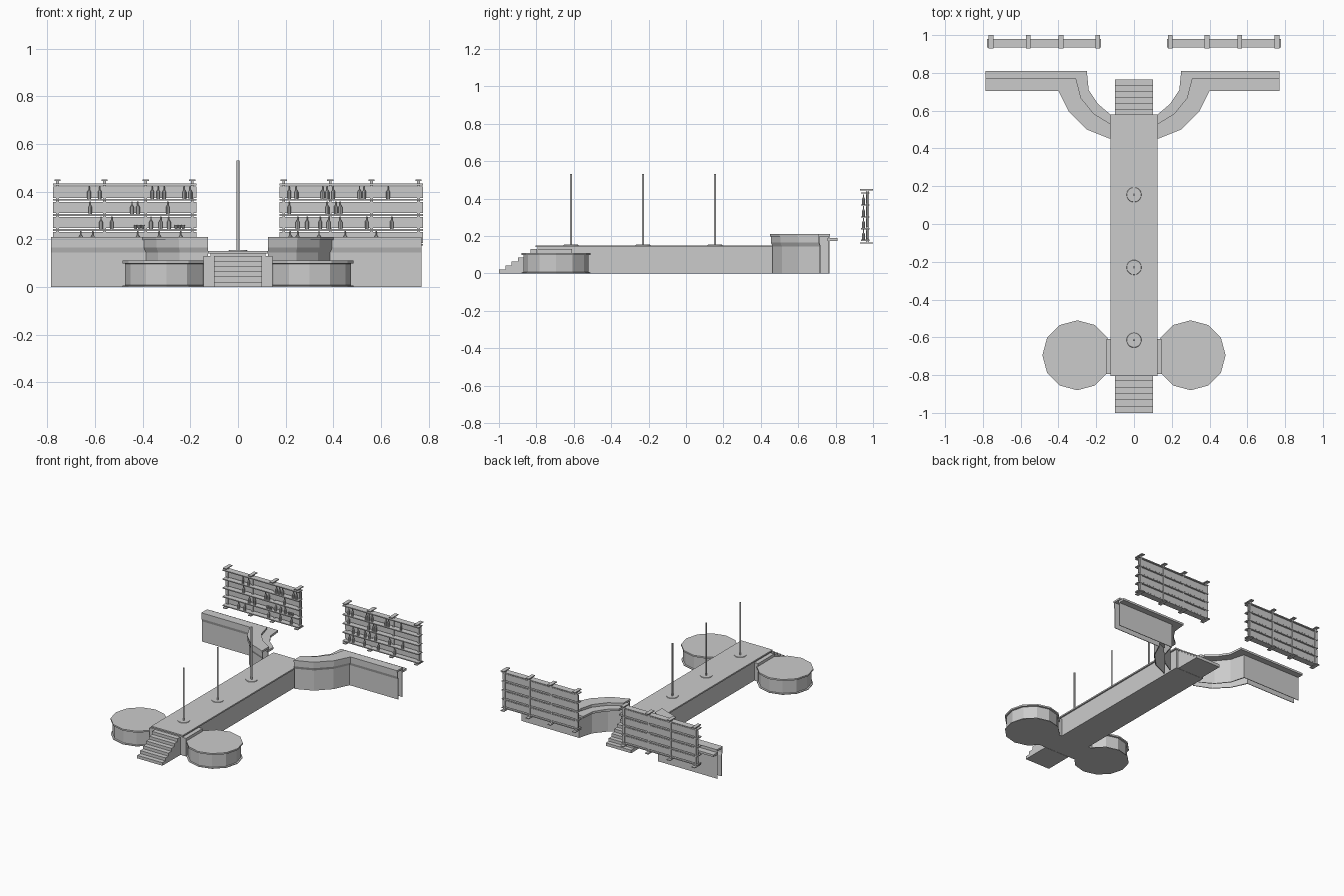
import bpy, bmesh, math
from mathutils import Vector

if "Cube" in bpy.data.objects:
    bpy.data.objects.remove(bpy.data.objects["Cube"])


def make(name, verts, faces):
    me = bpy.data.meshes.new(name)
    me.from_pydata(verts, [], faces)
    bm = bmesh.new()
    bm.from_mesh(me)
    bmesh.ops.recalc_face_normals(bm, faces=bm.faces)
    bm.to_mesh(me)
    bm.free()
    ob = bpy.data.objects.new(name, me)
    bpy.context.collection.objects.link(ob)
    return ob


def loft(name, rings):
    """Join equal closed rings in order and cap both ends."""
    n = len(rings[0])
    verts = [p for r in rings for p in r]
    faces = [tuple(reversed(range(n))), tuple(range(len(verts) - n, len(verts)))]
    for k in range(len(rings) - 1):
        for i in range(n):
            j = (i + 1) % n
            faces.append((k * n + i, k * n + j, (k + 1) * n + j, (k + 1) * n + i))
    return make(name, verts, faces)


def box(name, x0, x1, y0, y1, z0, z1):
    return loft(name, [[(x0, y0, z), (x1, y0, z), (x1, y1, z), (x0, y1, z)] for z in (z0, z1)])


def lathe(name, x, y, z, profile, sides):
    rings = []
    for r, h in profile:
        rings.append([(x + r * math.cos(2 * math.pi * i / sides),
                       y + r * math.sin(2 * math.pi * i / sides), z + h) for i in range(sides)])
    return loft(name, rings)


# Runway with slightly overhanging deck
box("runway_body", -0.115, 0.115, -0.795, 0.575, 0, 0.142)
box("runway_deck", -0.125, 0.125, -0.805, 0.58, 0.14, 0.15)


# Stairs at both ends of the runway
def stairs(name, y_out, y_in, steps=6, rise=0.0215):
    d = (y_in - y_out) / steps
    prof = [(y_out, 0)]
    for i in range(steps):
        prof += [(y_out + i * d, (i + 1) * rise), (y_out + (i + 1) * d, (i + 1) * rise)]
    prof.append((y_in, 0))
    # drop the duplicate-free outline into two side rings
    loft(name, [[(x, y, z) for y, z in prof] for x in (-0.1, 0.1)])


stairs("front_stairs", -1.0, -0.797)
stairs("rear_stairs", 0.765, 0.577)

# Dance poles with base discs
for i, y in enumerate((-0.615, -0.23, 0.155)):
    lathe(f"pole_{i}", 0, y, 0.15, [(0.006, 0), (0.006, 0.38)], 12)
    lathe(f"pole_base_{i}", 0, y, 0.149, [(0.04, 0), (0.038, 0.005)], 20)

# Counter outlines: customer edge and barkeeper edge (right half)
FRONT = [(0.125, 0.45), (0.25, 0.50), (0.345, 0.595), (0.40, 0.705), (0.77, 0.705)]
BACK = [(0.125, 0.58), (0.19, 0.635), (0.24, 0.71), (0.25, 0.81), (0.77, 0.81)]


def counter_part(name, s, section):
    """Sweep a (across, height) section between the two counter outlines."""
    rings = []
    for f, b in zip(FRONT, BACK):
        ring = []
        for t, z in section:
            p = Vector(f).lerp(Vector(b), t)
            x = s * p.x
            if x < -0.76:
                x = -0.785
            ring.append((x, p.y, z))
        rings.append(ring)
    loft(name, rings)


BOTTLE = [(0.008, 0), (0.008, 0.03), (0.003, 0.039), (0.003, 0.054)]
GLASS = [(0.005, 0), (0.007, 0.018)]
LEVELS = (0.177, 0.239, 0.302, 0.366, 0.430)
BOTTLES = {
    -1: [(-0.66, -0.61, -0.42, -0.33, -0.24),
         (-0.575, -0.53, -0.365, -0.325, -0.29),
         (-0.62, -0.445, -0.42, -0.295),
         (-0.625, -0.58, -0.36, -0.335, -0.31, -0.225, -0.20)],
    1: [(0.22, 0.25, 0.34, 0.45, 0.58),
        (0.25, 0.29, 0.345, 0.38, 0.43, 0.54, 0.645),
        (0.215, 0.375, 0.41, 0.43),
        (0.215, 0.245, 0.355, 0.375, 0.40, 0.51, 0.53, 0.63)],
}

for s, side in ((-1, "left"), (1, "right")):
    # Round side stage and its connecting step
    lathe(f"{side}_round_stage", s * 0.30, -0.695, 0,
          [(0.184, 0), (0.184, 0.005), (0.174, 0.007), (0.174, 0.097),
           (0.185, 0.099), (0.185, 0.11)], 12)
    box(f"{side}_stage_step", s * 0.11, s * 0.145, -0.795, -0.61, 0, 0.13)

    # Bar counter: raised top, lower worktop, front and back panels
    counter_part(f"{side}_counter_top", s, [(0, 0.197), (0.62, 0.197), (0.62, 0.21), (0, 0.21)])
    counter_part(f"{side}_worktop", s, [(0.5, 0.173), (1, 0.173), (1, 0.188), (0.5, 0.188)])
    counter_part(f"{side}_counter_front", s,
                 [(0.09, 0), (0.09, 0.145), (0.03, 0.165), (0.03, 0.197),
                  (0.08, 0.197), (0.08, 0.168), (0.13, 0.148), (0.13, 0)])
    counter_part(f"{side}_counter_back", s, [(0.54, 0), (0.54, 0.197), (0.58, 0.197), (0.58, 0)])

    # Bottle rack: shelves, back panels, posts with end plates
    x0, x1 = s * 0.175, s * 0.777
    for k, z in enumerate(LEVELS):
        box(f"{side}_shelf_{k}", x0, x1, 0.935, 0.98, z - 0.004, z + 0.003)
        if k < 4:
            box(f"{side}_rack_panel_{k}", x0, x1, 0.966, 0.974, z + 0.008, LEVELS[k + 1] - 0.009)
    for k, x in enumerate((0.192, 0.387, 0.56, 0.758)):
        x *= s
        box(f"{side}_post_{k}", x - 0.006, x + 0.006, 0.962, 0.978, 0.163, 0.447)
        for nm, za, zb in (("top", 0.444, 0.45), ("foot", 0.16, 0.166)):
            box(f"{side}_post_{nm}_{k}", x - 0.013, x + 0.013, 0.93, 1.0, za, zb)

    # Bottles and glasses
    for k, row in enumerate(BOTTLES[s]):
        for i, x in enumerate(row):
            lathe(f"{side}_bottle_{k}_{i}", x, 0.949, LEVELS[k] + 0.003, BOTTLE, 8)
    if s < 0:
        for i, x in enumerate((-0.43, -0.415, -0.40, -0.26, -0.245, -0.23)):
            lathe(f"glass_{i}", x, 0.949, LEVELS[1] + 0.003, GLASS, 8)
